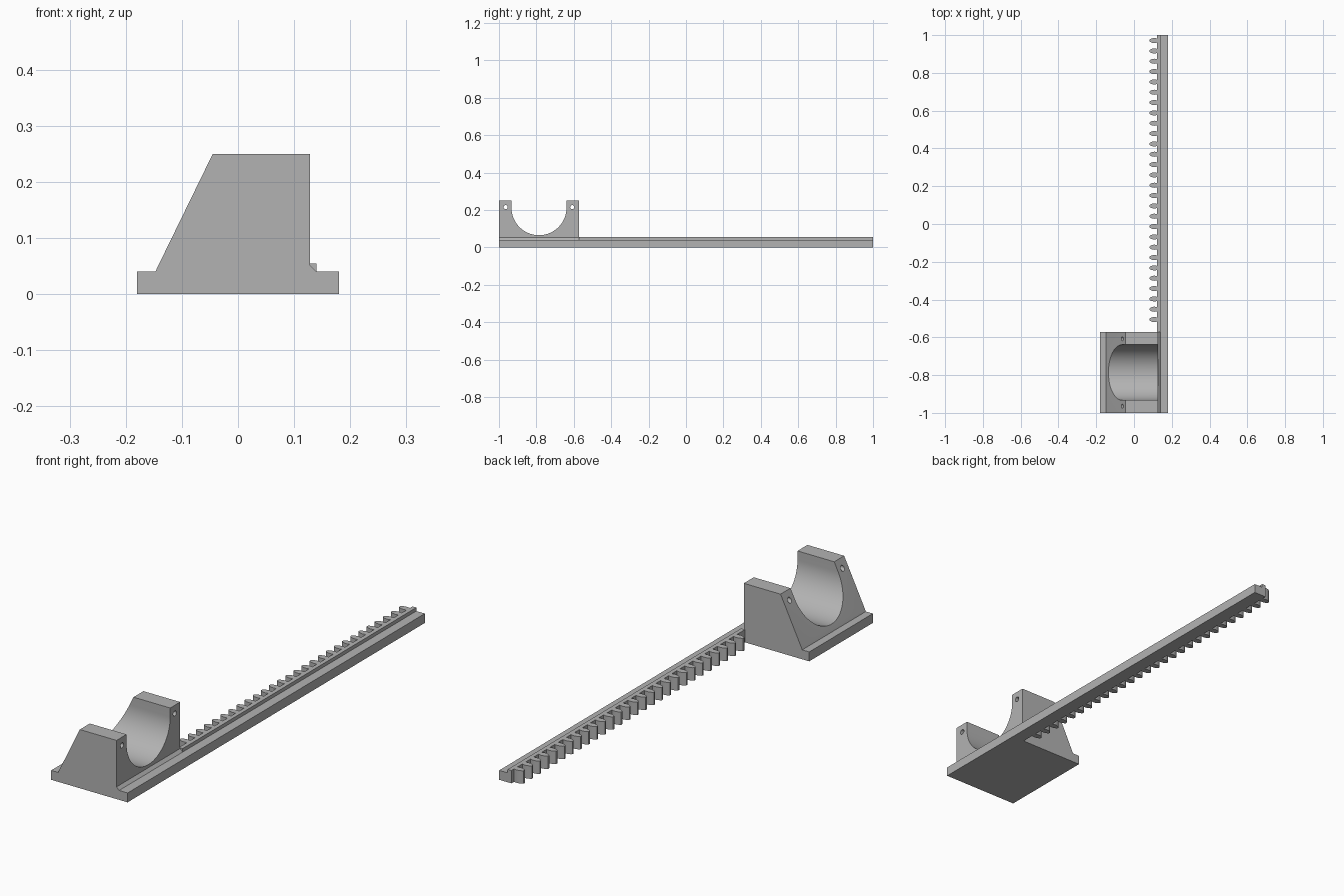
import bpy
import bmesh
from math import sin, cos, pi
from mathutils import Vector

if "Cube" in bpy.data.objects:
    bpy.data.objects.remove(bpy.data.objects["Cube"], do_unlink=True)

grey = bpy.data.materials.new("plain grey")
grey.use_nodes = True
colour = (0.45, 0.45, 0.45, 1)
grey.diffuse_color = colour
grey.node_tree.nodes["Principled BSDF"].inputs["Base Color"].default_value = colour


def prism(name, profile, axis, start, end):
    """Extrude a closed 2D profile along one axis."""
    def place(p, t):
        return {"x": (t, p[0], p[1]), "y": (p[0], t, p[1]), "z": (p[0], p[1], t)}[axis]
    bm = bmesh.new()
    face = bm.faces.new([bm.verts.new(place(p, start)) for p in profile])
    out = bmesh.ops.extrude_face_region(bm, geom=[face])
    moved = [v for v in out["geom"] if isinstance(v, bmesh.types.BMVert)]
    shift = Vector(place((0, 0), end - start))
    bmesh.ops.translate(bm, verts=moved, vec=shift)
    bmesh.ops.recalc_face_normals(bm, faces=bm.faces)
    mesh = bpy.data.meshes.new(name)
    bm.to_mesh(mesh)
    bm.free()
    mesh.materials.append(grey)
    obj = bpy.data.objects.new(name, mesh)
    bpy.context.collection.objects.link(obj)
    return obj


def activate(obj):
    bpy.ops.object.select_all(action="DESELECT")
    obj.select_set(True)
    bpy.context.view_layer.objects.active = obj


def cut(obj, cutter):
    mod = obj.modifiers.new("cut", "BOOLEAN")
    mod.operation = "DIFFERENCE"
    mod.solver = "EXACT"
    mod.object = cutter
    activate(obj)
    bpy.ops.object.modifier_apply(modifier=mod.name)
    bpy.data.objects.remove(cutter, do_unlink=True)


def arc(cy, cz, r, begin, finish, steps):
    angles = [begin + (finish - begin) * i / steps for i in range(steps + 1)]
    return [(cy + r * cos(a), cz + r * sin(a)) for a in angles]


# Holder block with base flange, sloped side and a chamfered foot
holder_back = -0.572
holder = prism("motor_holder", [
    (-0.18, 0), (0.18, 0), (0.18, 0.04), (0.14, 0.04), (0.128, 0.052),
    (0.128, 0.25), (-0.045, 0.25), (-0.145, 0.045), (-0.147, 0.04), (-0.18, 0.04),
], "y", -1, holder_back)

# Round-bottomed cradle, open at the top
mid, axis_z, radius = -0.786, 0.212, 0.147
cradle = arc(mid, axis_z, radius, pi, 2 * pi, 48)
cradle += [(mid + radius, 0.4), (mid - radius, 0.4)]
cut(holder, prism("cradle_cutter", cradle, "x", -0.4, 0.4))

# Screw holes through both cheeks
for side in (-1, 1):
    hole = arc(mid + side * 0.178, axis_z + 0.003, 0.011, 0, 2 * pi, 20)[:-1]
    cut(holder, prism("hole_cutter", hole, "x", -0.4, 0.4))

activate(holder)
bpy.ops.object.shade_smooth_by_angle(angle=0.5)

# Long rail with a raised inner lip
prism("rail", [(0.122, 0), (0.18, 0), (0.18, 0.04), (0.14, 0.04),
               (0.14, 0.055), (0.122, 0.055)], "y", holder_back, 1)

# Rack teeth: one rounded tooth, repeated along the rail
half = [(0.126, 0.009), (0.117, 0.0125), (0.107, 0.0135),
        (0.096, 0.012), (0.087, 0.008), (0.082, 0.004)]
first = 0.971
tooth = [(x, first + y) for x, y in half] + [(x, first - y) for x, y in reversed(half)]
teeth = prism("rack_teeth", tooth, "z", 0, 0.055)
array = teeth.modifiers.new("repeat", "ARRAY")
array.count = 28
array.use_relative_offset = False
array.use_constant_offset = True
array.constant_offset_displace = (0, -0.0547, 0)
activate(teeth)
bpy.ops.object.modifier_apply(modifier=array.name)
bpy.ops.object.shade_smooth_by_angle(angle=0.6)
